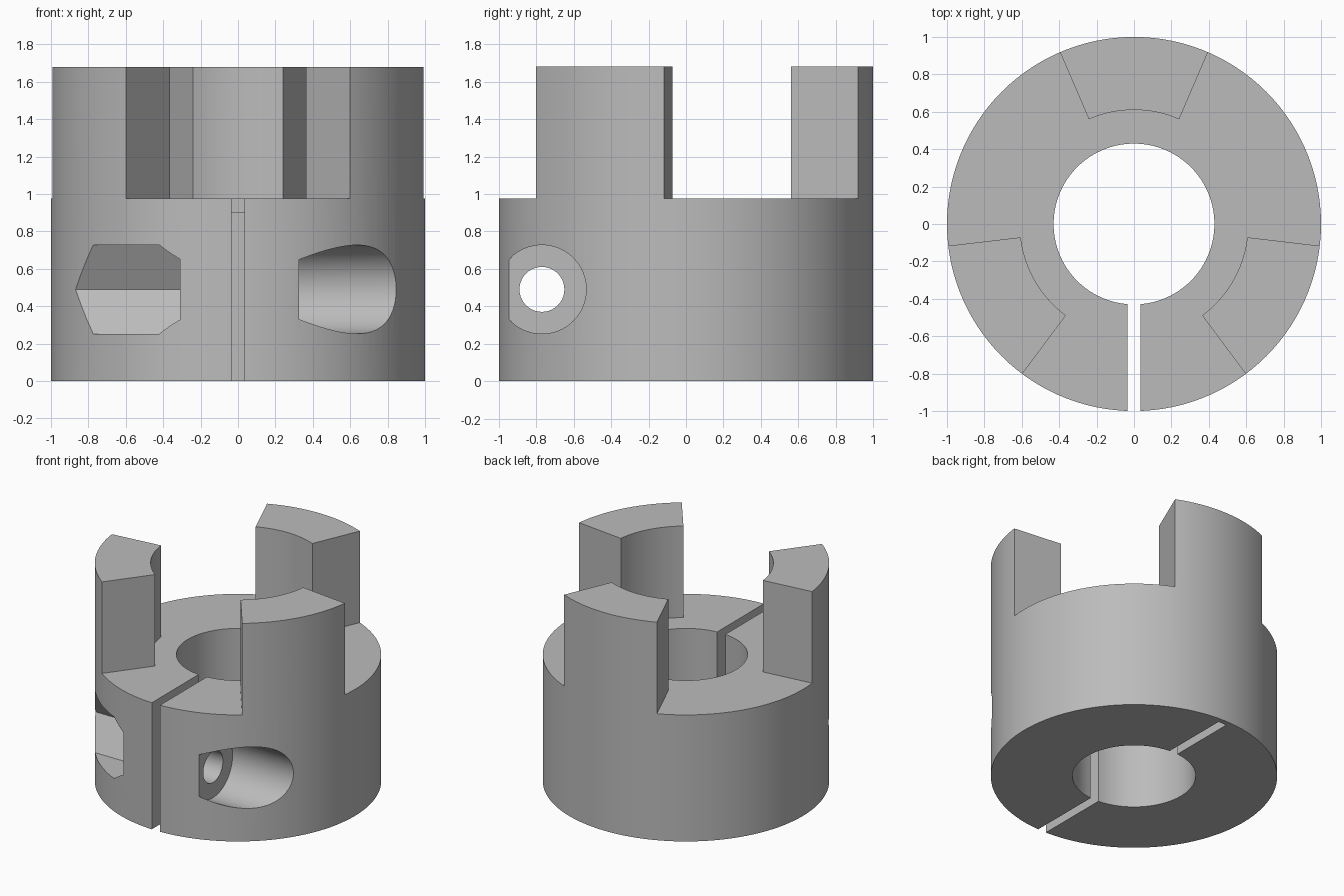
import bpy, bmesh, math
from mathutils import Matrix

cube = bpy.data.objects.get("Cube")
if cube:
    bpy.data.objects.remove(cube, do_unlink=True)

HEIGHT, BASE_TOP = 1.68, 0.975
BORE, JAW_INNER, JAW_HALF = 0.43, 0.61, 23.3
SCREW_Y, SCREW_Z = -0.77, 0.49
SLIT = 0.035

metal = bpy.data.materials.new("grey_metal")
metal.use_nodes = True
colour = (0.5, 0.5, 0.5, 1)
metal.diffuse_color = colour
metal.node_tree.nodes["Principled BSDF"].inputs["Base Color"].default_value = colour


def make_prism(name, points, low, high):
    """Extrude a flat outline upwards from low to high."""
    bm = bmesh.new()
    face = bm.faces.new([bm.verts.new((x, y, low)) for x, y in points])
    top = bmesh.ops.extrude_face_region(bm, geom=[face])["geom"]
    verts = [v for v in top if isinstance(v, bmesh.types.BMVert)]
    bmesh.ops.translate(bm, verts=verts, vec=(0, 0, high - low))
    bmesh.ops.recalc_face_normals(bm, faces=bm.faces)
    mesh = bpy.data.meshes.new(name)
    bm.to_mesh(mesh)
    bm.free()
    obj = bpy.data.objects.new(name, mesh)
    bpy.context.collection.objects.link(obj)
    return obj


def arc(radius, start, end, steps):
    """Points along an arc, in degrees, both ends included."""
    angles = [math.radians(start + (end - start) * i / steps) for i in range(steps + 1)]
    return [(radius * math.cos(a), radius * math.sin(a)) for a in angles]


def circle(radius, sides):
    return arc(radius, 0, 360, sides)[:-1]


def along_x(name, radius, sides, start, end):
    """A prism lying along x on the clamp screw axis."""
    obj = make_prism(name, circle(radius, sides), start, end)
    obj.data.transform(Matrix.Translation((0, SCREW_Y, SCREW_Z)) @ Matrix(
        ((0, 0, 1, 0), (1, 0, 0, 0), (0, 1, 0, 0), (0, 0, 0, 1))))
    return obj


def slit(name, y0, y1, top):
    return make_prism(name, [(-SLIT, y0), (SLIT, y0), (SLIT, y1), (-SLIT, y1)], -0.1, top)


# Hub body
hub = make_prism("clamp_hub", circle(1, 120), 0, HEIGHT)
hub.data.materials.append(metal)

# Space around the three jaws: inner arcs at the jaws, wide arcs at the gaps
gap_outline = []
for middle in (90, 210, 330):
    gap_outline += arc(JAW_INNER, middle - JAW_HALF, middle + JAW_HALF, 16)
    gap_outline += arc(1.3, middle + JAW_HALF, middle + 120 - JAW_HALF, 8)

cutters = [
    make_prism("jaw_gap_cutter", gap_outline, BASE_TOP, HEIGHT + 0.2),
    make_prism("bore_cutter", circle(BORE, 80), -0.1, HEIGHT + 0.3),
    # Clamp slit through the front, and hinge slit hidden behind the bore
    slit("front_slit_cutter", -1.2, 0, 1.2),
    slit("back_slit_cutter", 0, 0.96, 0.9),
    # Clamp screw: head recess, through hole and nut pocket
    along_x("screw_head_cutter", 0.237, 64, 0.327, 1.2),
    along_x("screw_hole_cutter", 0.12, 40, -0.6, 0.6),
    along_x("nut_pocket_cutter", 0.274, 6, -1.2, -0.31),
]

bpy.ops.object.select_all(action="DESELECT")
bpy.context.view_layer.objects.active = hub
hub.select_set(True)
for cutter in cutters:
    cutter.hide_render = True
    mod = hub.modifiers.new(cutter.name, "BOOLEAN")
    mod.operation = "DIFFERENCE"
    mod.solver = "EXACT"
    mod.object = cutter
    bpy.ops.object.modifier_apply(modifier=mod.name)
    bpy.data.objects.remove(cutter, do_unlink=True)

bpy.ops.object.shade_smooth_by_angle(angle=math.radians(30))
